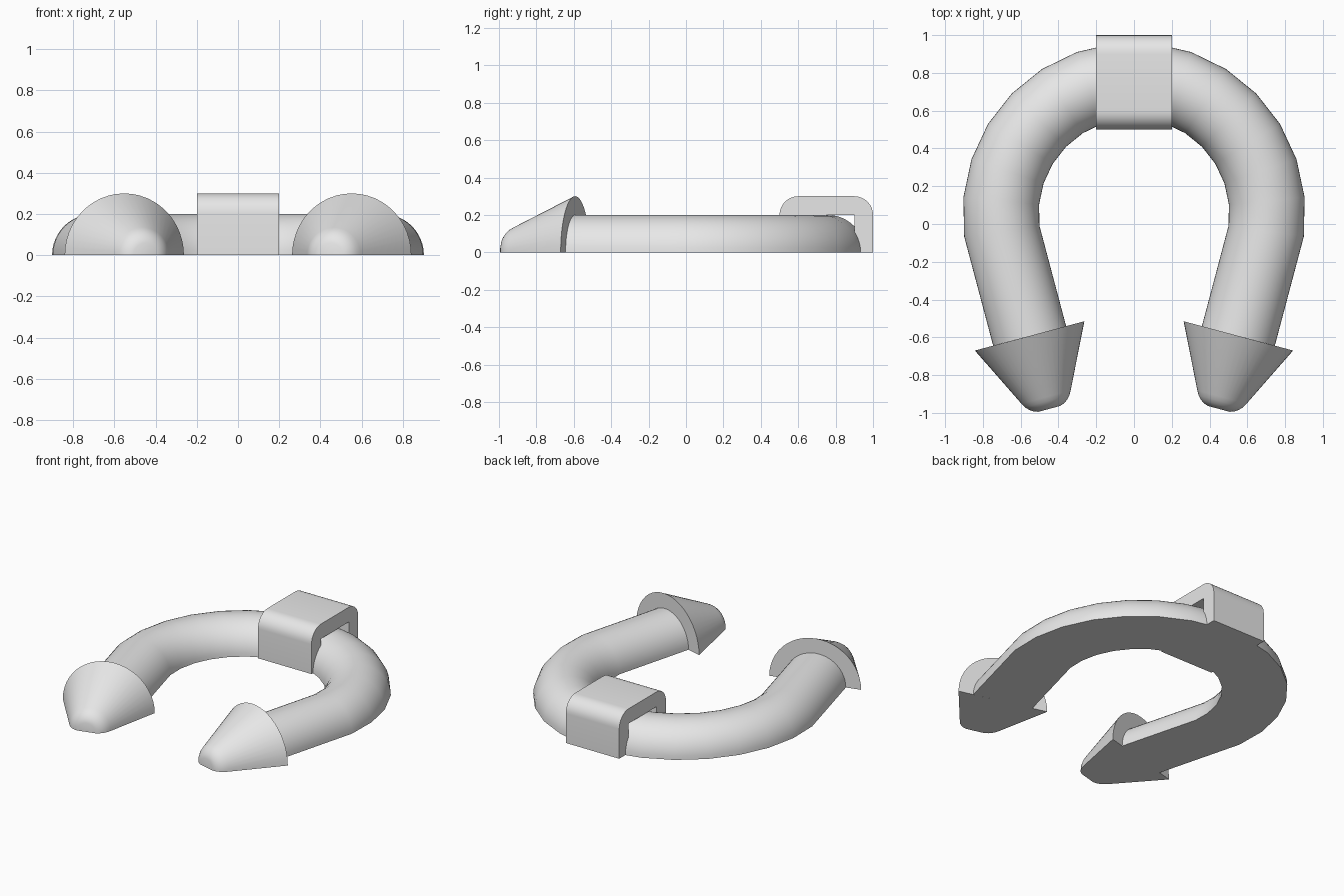
import bpy, bmesh, math
from mathutils import Vector

if "Cube" in bpy.data.objects:
    bpy.data.objects.remove(bpy.data.objects["Cube"])

TILT = math.radians(15)      # lean of the straight legs
UP = Vector((0, 0, 1))

grey = bpy.data.materials.new("plain grey")
grey.diffuse_color = (0.8, 0.8, 0.8, 1)
grey.use_nodes = True
grey.node_tree.nodes["Principled BSDF"].inputs["Base Color"].default_value = grey.diffuse_color


def finish(name, bm):
    """Turn a bmesh into a smooth-shaded object with sharp edges kept."""
    bmesh.ops.recalc_face_normals(bm, faces=bm.faces)
    mesh = bpy.data.meshes.new(name)
    bm.to_mesh(mesh)
    bm.free()
    obj = bpy.data.objects.new(name, mesh)
    bpy.context.collection.objects.link(obj)
    mesh.materials.append(grey)
    bpy.ops.object.select_all(action='DESELECT')
    obj.select_set(True)
    bpy.context.view_layer.objects.active = obj
    bpy.ops.object.shade_smooth_by_angle(angle=math.radians(35))
    return obj


def half_ring(bm, centre, side, radius, stretch=1.0, steps=24):
    """Half circle of vertices standing on the ground plane."""
    angles = [math.pi * i / steps for i in range(steps + 1)]
    return [bm.verts.new(centre + side * (radius * stretch * math.cos(a))
                         + UP * (radius * math.sin(a))) for a in angles]


def skin(bm, rings):
    """Bridge the half rings, including the flat underside, and cap both ends."""
    for r, q in zip(rings, rings[1:]):
        n = len(r)
        for i in range(n):
            j = (i + 1) % n
            bm.faces.new((r[i], r[j], q[j], q[i]))
    bm.faces.new(rings[0])
    bm.faces.new(rings[-1])


# Horseshoe bar: faceted arc with two straight legs leaning inward
LEG_X, LEG_Y = 0.5525, -0.5925
path = [Vector((LEG_X, LEG_Y, 0))]
for i in range(16):
    a = math.radians(-7.5 + 13 * i)
    path.append(Vector((0.706 * math.cos(a), 0.055 + 0.706 * math.sin(a), 0)))
path.append(Vector((-LEG_X, LEG_Y, 0)))

bm = bmesh.new()
rings = []
for i, p in enumerate(path):
    before = (p - path[max(i - 1, 0)]).normalized()
    after = (path[min(i + 1, len(path) - 1)] - p).normalized()
    tangent = (before + after).normalized()
    # widen the mitred rings so the bar keeps its thickness
    stretch = 1 / tangent.dot(after if after.length else before)
    rings.append(half_ring(bm, p, tangent.cross(UP), 0.2, stretch))
skin(bm, rings)
finish("horseshoe_bar", bm)

# Arrowheads: half cones with a rounded tip (radius, distance along axis)
HEAD = [(0.3, 0), (0.135, 0.335), (0.122, 0.358), (0.105, 0.377),
        (0.085, 0.391), (0.06, 0.4)]
for label, s in (("left", -1), ("right", 1)):
    axis = Vector((-s * math.sin(TILT), -math.cos(TILT), 0))
    base = Vector((s * LEG_X, LEG_Y, 0))
    bm = bmesh.new()
    skin(bm, [half_ring(bm, base + axis * d, axis.cross(UP), r) for r, d in HEAD])
    finish(label + "_arrowhead", bm)

# Clip: rounded bridge profile over the top of the arc
profile = [(0.5, 0)]
for cy, start in ((0.6, 180), (0.9, 90)):
    for k in range(9):
        a = math.radians(start - 90 * k / 8)
        profile.append((cy + 0.1 * math.cos(a), 0.2 + 0.1 * math.sin(a)))
profile += [(1.0, 0), (0.9, 0), (0.9, 0.2), (0.6, 0.2), (0.6, 0)]
bm = bmesh.new()
face = bm.faces.new([bm.verts.new((-0.2, y, z)) for y, z in profile])
out = bmesh.ops.extrude_face_region(bm, geom=[face], use_keep_orig=True)
bmesh.ops.translate(bm, vec=(0.4, 0, 0),
                    verts=[v for v in out["geom"] if isinstance(v, bmesh.types.BMVert)])
finish("clip", bm)
